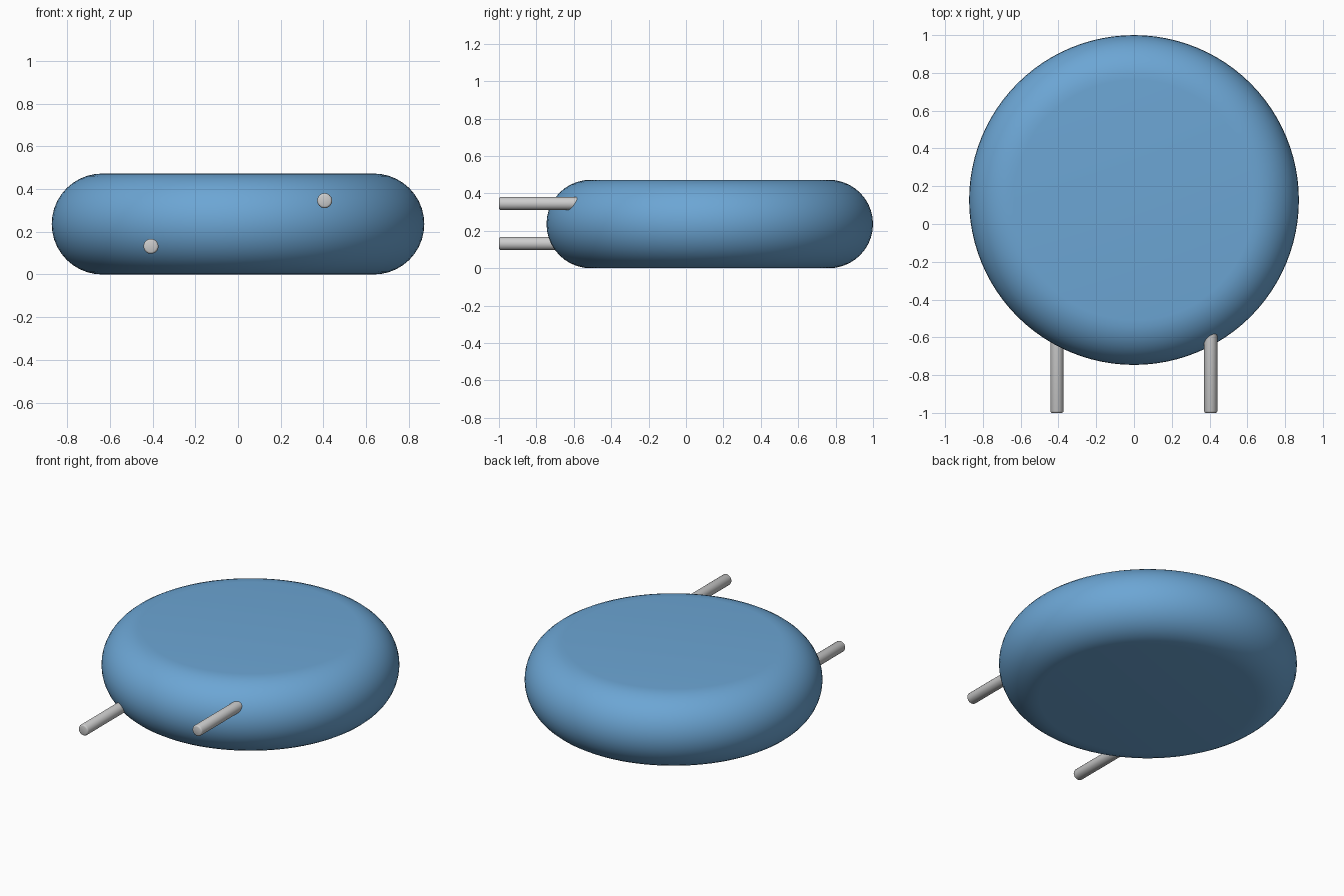
import bpy, bmesh, math
from mathutils import Matrix, Vector

if "Cube" in bpy.data.objects:
    bpy.data.objects.remove(bpy.data.objects["Cube"])

CENTRE_Y, RADIUS, HEIGHT = 0.127, 0.873, 0.473


def lathe(name, profile, steps, matrix, angle):
    """Spin an (r, z) profile that starts and ends on the axis into a solid."""
    bm = bmesh.new()
    verts = [bm.verts.new((r, 0, z)) for r, z in profile]
    edges = [bm.edges.new(pair) for pair in zip(verts, verts[1:])]
    bmesh.ops.spin(bm, geom=verts + edges, cent=(0, 0, 0), axis=(0, 0, 1),
                   angle=math.tau, steps=steps)
    bmesh.ops.remove_doubles(bm, verts=bm.verts, dist=1e-5)
    bmesh.ops.recalc_face_normals(bm, faces=bm.faces)
    mesh = bpy.data.meshes.new(name)
    bm.to_mesh(mesh)
    bm.free()
    mesh.transform(matrix)
    obj = bpy.data.objects.new(name, mesh)
    bpy.context.collection.objects.link(obj)
    bpy.ops.object.select_all(action='DESELECT')
    obj.select_set(True)
    bpy.context.view_layer.objects.active = obj
    bpy.ops.object.shade_smooth_by_angle(angle=math.radians(angle))
    return obj


# Round flat body with a fully rounded rim
r = HEIGHT / 2
rim = [(RADIUS - r + r * math.cos(a), r + r * math.sin(a))
       for a in (math.pi * (i / 20 - 0.5) for i in range(21))]
body = lathe("disc_body", [(0, 0)] + rim + [(0, HEIGHT)], 96,
             Matrix.Translation((0, CENTRE_Y, 0)), 30)
blue = bpy.data.materials.new("blue")
blue.diffuse_color = (0.15, 0.38, 0.66, 1)
blue.use_nodes = True
blue.node_tree.nodes["Principled BSDF"].inputs["Base Color"].default_value = blue.diffuse_color
body.data.materials.append(blue)

# Two front pins with softened tips, running into the body
PIN_R, PIN_LEN, SOFT = 0.035, 0.48, 0.009
pin_profile = [(0, 0), (PIN_R - SOFT, 0), (PIN_R - SOFT * 0.3, SOFT * 0.3),
               (PIN_R, SOFT), (PIN_R, PIN_LEN), (0, PIN_LEN)]
for name, x, z in (("left_pin", -0.408, 0.132), ("right_pin", 0.406, 0.346)):
    place = Matrix.Translation((x, -1, z)) @ Matrix.Rotation(-math.pi / 2, 4, 'X')
    lathe(name, pin_profile, 32, place, 50)
